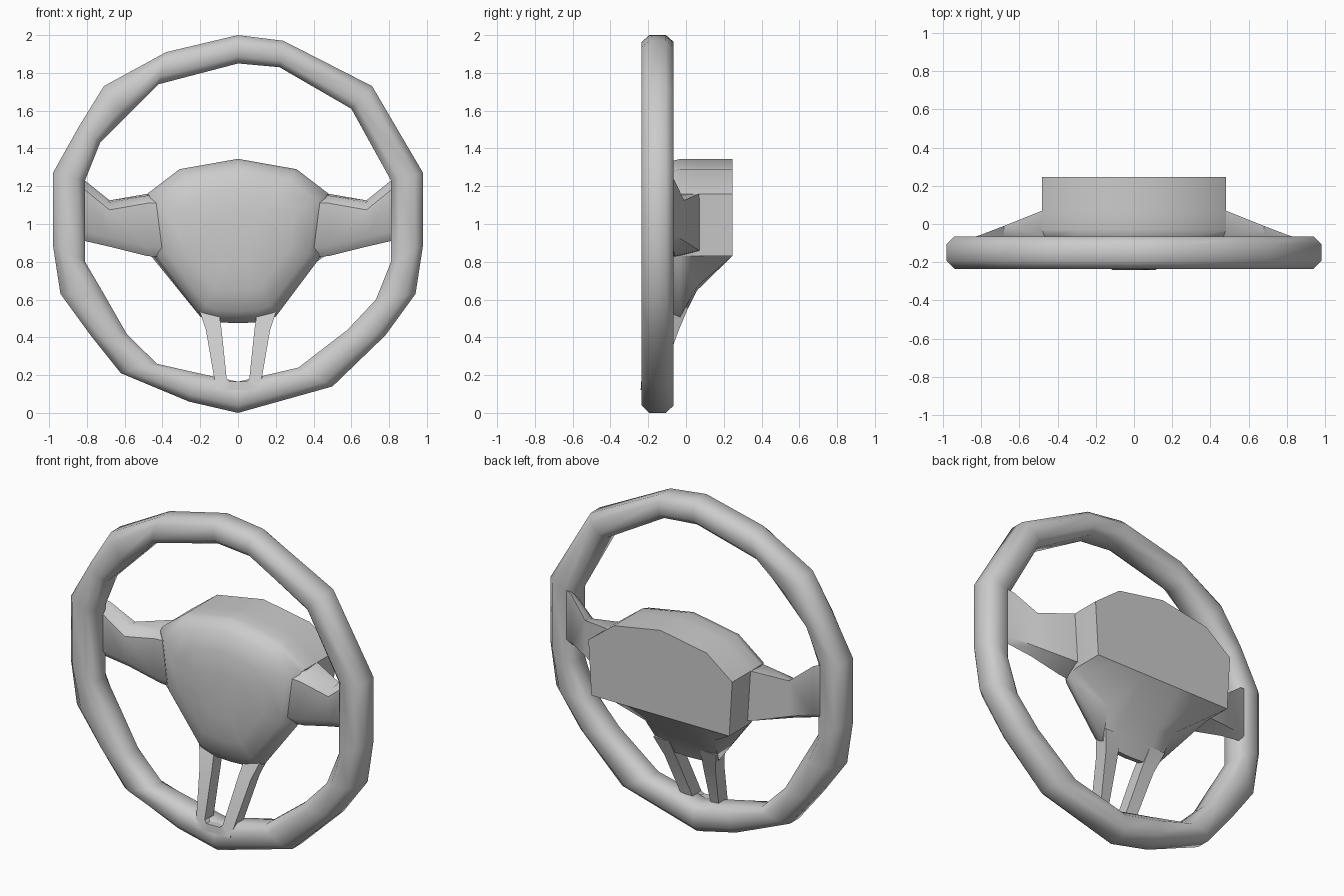
import bpy, bmesh, math

if "Cube" in bpy.data.objects:
    bpy.data.objects.remove(bpy.data.objects["Cube"])


def loft(name, rings, closed=False, caps=True, angle=40):
    """Skin a list of equal-length closed rings."""
    bm = bmesh.new()
    vs = [[bm.verts.new(p) for p in r] for r in rings]
    n = len(rings[0])
    pairs = list(zip(vs, vs[1:])) + ([(vs[-1], vs[0])] if closed else [])
    for a, b in pairs:
        for i in range(n):
            j = (i + 1) % n
            bm.faces.new((a[i], a[j], b[j], b[i]))
    if caps and not closed:
        bm.faces.new(vs[0])
        bm.faces.new(vs[-1])
    bmesh.ops.recalc_face_normals(bm, faces=bm.faces)
    me = bpy.data.meshes.new(name)
    bm.to_mesh(me)
    bm.free()
    ob = bpy.data.objects.new(name, me)
    bpy.context.collection.objects.link(ob)
    bpy.ops.object.select_all(action='DESELECT')
    ob.select_set(True)
    bpy.context.view_layer.objects.active = ob
    bpy.ops.object.shade_smooth_by_angle(angle=math.radians(angle))
    return ob


# Rim: stations of outer (x, z) and inner (x, z), rounded octagon section
stations = [
    (0, 2.0, 0, 1.85), (.24, 1.97, .22, 1.83), (.71, 1.73, .60, 1.61),
    (.98, 1.27, .81, 1.23), (.98, .89, .81, .80), (.94, .63, .73, .60),
    (.78, .41, .58, .44), (.50, .14, .32, .24), (0, 0, 0, .165),
    (-.26, .06, -.21, .21), (-.62, .21, -.43, .26), (-.78, .41, -.59, .42),
    (-.94, .63, -.71, .63), (-.98, .89, -.81, .80), (-.98, 1.27, -.81, 1.23),
    (-.84, 1.52, -.73, 1.43), (-.71, 1.73, -.59, 1.57), (-.38, 1.91, -.42, 1.74)]


def sq(v):
    k = math.cos(math.pi / 8) ** .75
    return math.copysign(abs(v) ** .75, v) / k


section = [(sq(math.cos(a)), sq(math.sin(a)))
           for a in [math.pi / 8 + i * math.pi / 4 for i in range(8)]]
rim = []
for ox, oz, ix, iz in stations:
    rim.append([((ox + ix) / 2 + c * (ox - ix) / 2, -.15 + s * .085,
                 (oz + iz) / 2 + c * (oz - iz) / 2) for c, s in section])
loft("rim", rim, closed=True, angle=60)


# Hub: half outlines (x, z) from top to bottom, mirrored into full rings
def mirrored(half, y):
    pts = half + [(-x, z) for x, z in half[-2:0:-1]]
    return [(x, y, z) for x, z in pts]


top = [(0, 1.345), (.31, 1.29), (.48, 1.16)]
front = top + [(.44, .83), (.20, .51), (.12, .48), (0, .475)]
middle = top + [(.46, .83), (.23, .67), (.12, .65), (0, .65)]
back = top + [(.46, .83), (.30, .83), (.12, .83), (0, .83)]


def shrunk(s):
    return [(x * s, .93 + (z - .93) * s) for x, z in front]


loft("hub", [mirrored(shrunk(.3), -.175), mirrored(shrunk(.62), -.16),
             mirrored(shrunk(.86), -.125), mirrored(shrunk(.97), -.075),
             mirrored(front, -.03), mirrored(middle, .06),
             mirrored(back, .245)], angle=42)

# Side spokes: (x, bottom, top, front y, back y) stations, chamfered in front
spoke = [(.30, .82, 1.17, -.11, .09), (.48, .83, 1.16, -.10, .07),
         (.68, .88, 1.125, -.11, -.01), (.81, .91, 1.23, -.13, -.06),
         (.88, .92, 1.25, -.14, -.08)]
for side, s in (("left", -1), ("right", 1)):
    rings = []
    for x, b, t, f, k in spoke:
        rings.append([(s * x, k, b + .03), (s * x, f + .04, b),
                      (s * x, f, b + .05), (s * x, f, t - .05),
                      (s * x, f + .04, t - .01), (s * x, k, t)])
    loft("side_spoke_" + side, rings, angle=40)

# Lower spoke: U-shaped frame leaning back towards the hub
frame = [(.21, .56, .105, .56), (.17, .44, .087, .44),
         (.115, .12, .06, .18), (.04, .12, .045, .165)]
frame += [(-a, b, -c, d) for a, b, c, d in frame[::-1]]


def lean(z, depth):
    return -.24 + max(0, z - .16) * .42 + depth


loft("lower_spoke", [[(ox, lean(oz, 0), oz), (ix, lean(iz, 0), iz),
                      (ix, lean(iz, .085), iz), (ox, lean(oz, .085), oz)]
                     for ox, oz, ix, iz in frame], angle=25)
